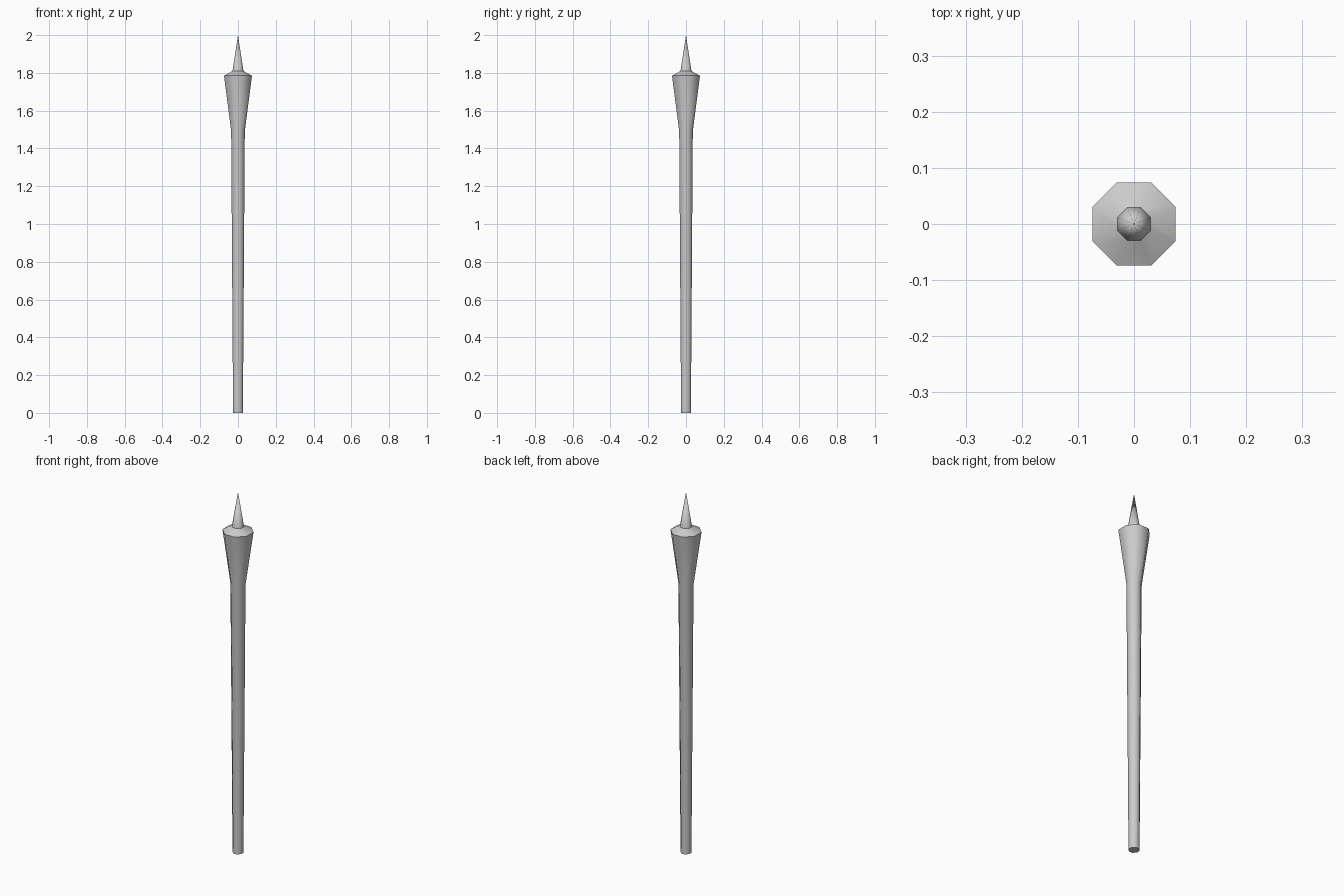
import bpy, bmesh, math

if "Cube" in bpy.data.objects:
    bpy.data.objects.remove(bpy.data.objects["Cube"])

SIDES = 8


def lathe(name, profile, smooth_angle=50):
    """Eight-sided solid from (apothem, z) pairs; apothem 0 makes a point."""
    bm = bmesh.new()
    rings = []
    for a, z in profile:
        if a == 0:
            rings.append([bm.verts.new((0, 0, z))] * SIDES)
            continue
        r = a / math.cos(math.pi / SIDES)
        angles = [2 * math.pi * (i + 0.5) / SIDES for i in range(SIDES)]
        rings.append([bm.verts.new((r * math.cos(t), r * math.sin(t), z)) for t in angles])
    for low, high in zip(rings, rings[1:]):
        for i in range(SIDES):
            j = (i + 1) % SIDES
            bm.faces.new(dict.fromkeys((low[i], low[j], high[j], high[i])))
    bm.faces.new(rings[0][::-1])
    bmesh.ops.recalc_face_normals(bm, faces=bm.faces)
    mesh = bpy.data.meshes.new(name)
    bm.to_mesh(mesh)
    bm.free()
    obj = bpy.data.objects.new(name, mesh)
    bpy.context.collection.objects.link(obj)
    bpy.ops.object.select_all(action='DESELECT')
    obj.select_set(True)
    bpy.context.view_layer.objects.active = obj
    bpy.ops.object.shade_smooth_by_angle(angle=math.radians(smooth_angle))
    return obj


# Tapered shaft flaring into the head, with shoulder and pointed spike
lathe("pole_with_spike", [
    (0.026, 0.0),
    (0.036, 1.49),
    (0.074, 1.785),
    (0.029, 1.81),
    (0.0, 2.0),
])
